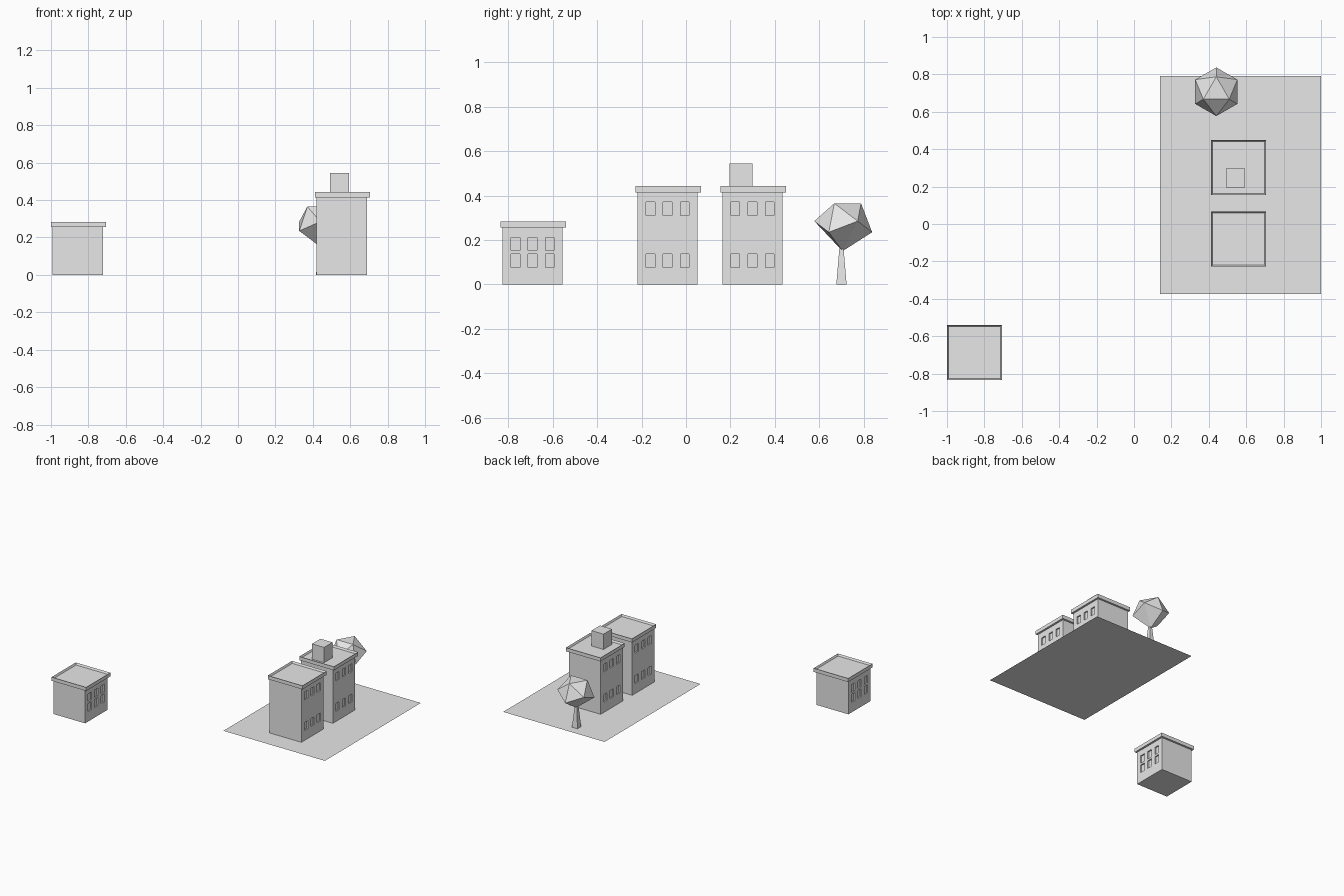
import bpy
import bmesh
import math
from mathutils import Matrix, Vector

old = bpy.data.objects.get("Cube")
if old:
    bpy.data.objects.remove(old, do_unlink=True)

# One flat colour for the whole scene
grey = bpy.data.materials.new("light_grey")
grey.use_nodes = True
grey.diffuse_color = (0.8, 0.8, 0.8, 1)
grey.node_tree.nodes["Principled BSDF"].inputs["Base Color"].default_value = (0.8, 0.8, 0.8, 1)


def finish(name, bm):
    bmesh.ops.recalc_face_normals(bm, faces=bm.faces)
    mesh = bpy.data.meshes.new(name)
    bm.to_mesh(mesh)
    bm.free()
    mesh.materials.append(grey)
    obj = bpy.data.objects.new(name, mesh)
    bpy.context.collection.objects.link(obj)
    return obj


def box(x, y, z0, z1, width, depth):
    bm = bmesh.new()
    size = Matrix.Diagonal((width, depth, z1 - z0, 1))
    place = Matrix.Translation((x, y, (z0 + z1) / 2))
    bmesh.ops.create_cube(bm, size=1, matrix=place @ size)
    return bm


WALL = 0.27       # width of each building
CAP = 0.294       # width of each roof slab
WIN_W, WIN_H, WIN_DEEP, WIN_STEP = 0.04, 0.06, 0.01, 0.0775


def walls(name, x, y, height, rows):
    """Block with recessed windows on both x sides."""
    bm = box(x, y, 0, height, WALL, WALL)
    columns = [y + i * WIN_STEP for i in (-1, 0, 1)]
    cuts = [(c + s * WIN_W / 2, (0, 1, 0)) for c in columns for s in (-1, 1)]
    cuts += [(r + s * WIN_H / 2, (0, 0, 1)) for r in rows for s in (-1, 1)]
    for pos, axis in cuts:
        bmesh.ops.bisect_plane(bm, geom=bm.verts[:] + bm.edges[:] + bm.faces[:],
                               plane_co=Vector(axis) * pos, plane_no=axis)
    bm.normal_update()
    panes = []
    for f in bm.faces:
        c = f.calc_center_median()
        if (abs(f.normal.x) > 0.9
                and any(abs(c.y - q) < WIN_W / 4 for q in columns)
                and any(abs(c.z - r) < WIN_H / 4 for r in rows)):
            panes.append(f)
    # Push each pane inwards
    bmesh.ops.inset_individual(bm, faces=panes, thickness=0, depth=-WIN_DEEP)
    finish(name, bm)


def roof(name, x, y, z0, z1):
    """Overhanging slab with a low parapet."""
    bm = box(x, y, z0, z1, CAP, CAP)
    bm.normal_update()
    top = [f for f in bm.faces if f.normal.z > 0.9]
    bmesh.ops.inset_region(bm, faces=top, thickness=0.01)
    bmesh.ops.translate(bm, verts=top[0].verts[:], vec=(0, 0, -0.015))
    finish(name, bm)


# Buildings
LOW, MID, HIGH = 0.107, 0.182, 0.34
for label, x, y, height, rows in (("front", 0.556, -0.083, 0.414, (LOW, HIGH)),
                                  ("back", 0.556, 0.299, 0.414, (LOW, HIGH)),
                                  ("small", -0.856, -0.69, 0.256, (LOW, MID))):
    walls(label + "_building_walls", x, y, height, rows)
    roof(label + "_building_roof", x + 0.003, y + 0.003, height, height + 0.028)

# Rooftop hut
finish("rooftop_hut", box(0.543, 0.247, 0.425, 0.545, 0.102, 0.102))

# Ground sheet
bm = bmesh.new()
bmesh.ops.create_grid(bm, x_segments=1, y_segments=1, size=0.5,
                      matrix=Matrix.Translation((0.569, 0.208, 0))
                      @ Matrix.Diagonal((0.862, 1.164, 1, 1)))
finish("ground", bm)

# Tapered square trunk
bm = box(0.44, 0.699, 0, 0.165, 0.046, 0.046)
for v in bm.verts:
    if v.co.z > 0.1:
        v.co.x += (0.44 - v.co.x) * 0.6
        v.co.y += (0.699 - v.co.y) * 0.6
finish("tree_trunk", bm)

# Faceted crown: three rings of three points, closing to a point on the trunk
bm = bmesh.new()
for radius, z, start in ((0.08, 0.365, 90), (0.13, 0.285, 30), (0.13, 0.235, 90)):
    for i in range(3):
        a = math.radians(start + 120 * i)
        bm.verts.new((0.44 + radius * math.cos(a), 0.707 + radius * math.sin(a), z))
bm.verts.new((0.44, 0.704, 0.15))
bmesh.ops.convex_hull(bm, input=bm.verts[:])
finish("tree_crown", bm)
